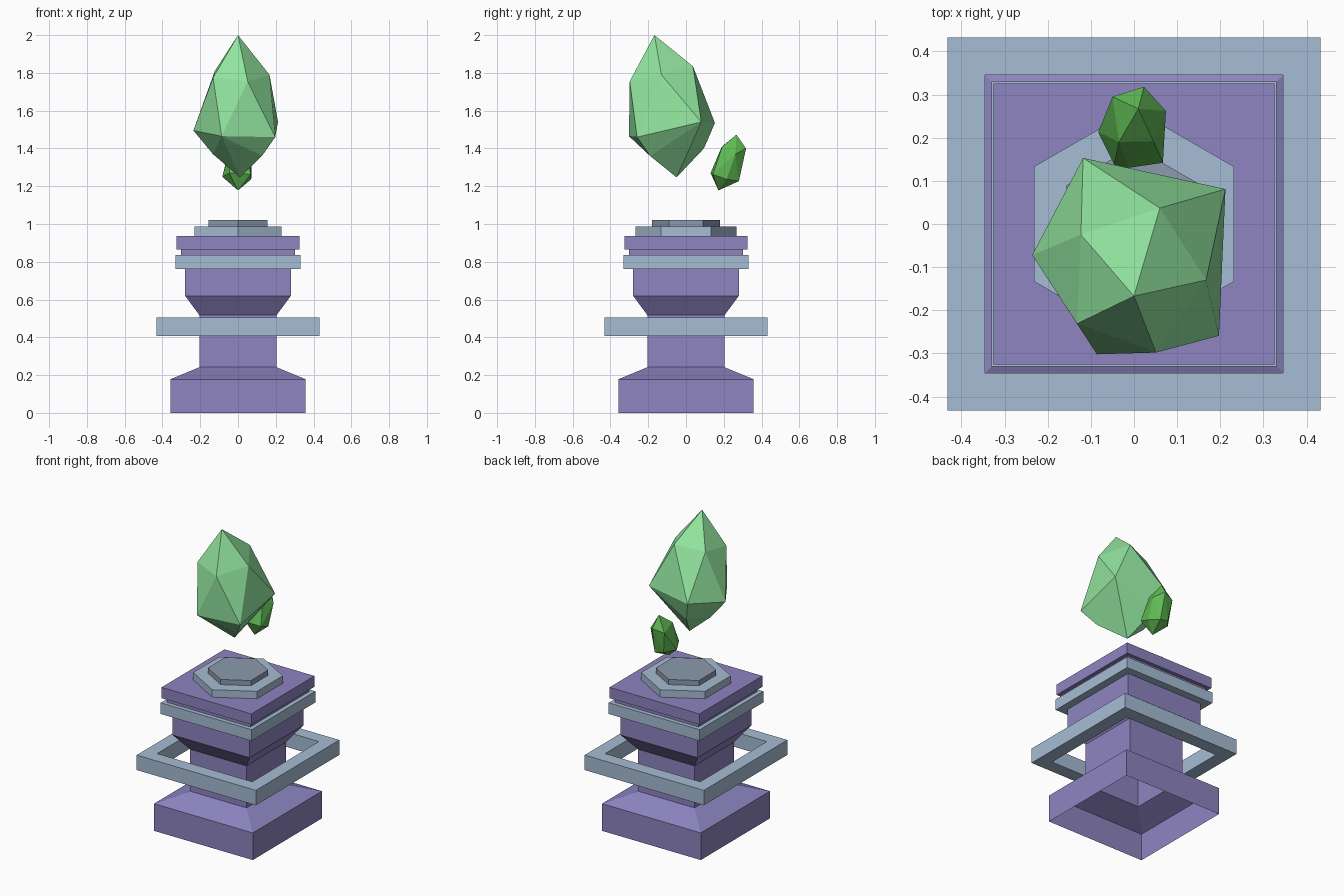
import bpy, bmesh, math

if "Cube" in bpy.data.objects:
    bpy.data.objects.remove(bpy.data.objects["Cube"])


def material(name, rgb):
    def lin(c):
        c /= 255
        return c / 12.92 if c <= 0.04045 else ((c + 0.055) / 1.055) ** 2.4
    m = bpy.data.materials.new(name)
    m.diffuse_color = (*[lin(c) for c in rgb], 1)
    m.use_nodes = True
    m.node_tree.nodes["Principled BSDF"].inputs["Base Color"].default_value = m.diffuse_color
    return m


PURPLE = material("purple_stone", (141, 133, 193))
BLUE = material("pale_blue_stone", (166, 188, 212))
SLATE = material("slate_stone", (140, 154, 173))
MINT = material("mint_crystal", (145, 228, 158))
GREEN = material("deep_green_crystal", (96, 186, 84))


def finish(bm, name, mat):
    me = bpy.data.meshes.new(name)
    bm.to_mesh(me)
    bm.free()
    me.materials.append(mat)
    ob = bpy.data.objects.new(name, me)
    bpy.context.collection.objects.link(ob)
    return ob


def tower(name, profile, mat, sides=4, start=45, caps=True, loop=False):
    """Sweep (radius, z) points round the z axis; square parts use half width."""
    bm = bmesh.new()
    k = math.sqrt(2) if sides == 4 else 1
    rings = []
    for r, z in profile:
        angles = [math.radians(start) + math.tau * i / sides for i in range(sides)]
        rings.append([bm.verts.new((r * k * math.cos(a), r * k * math.sin(a), z))
                      for a in angles])
    pairs = list(zip(rings, rings[1:]))
    if loop:
        pairs.append((rings[-1], rings[0]))
    for lo, hi in pairs:
        for i in range(sides):
            j = (i + 1) % sides
            bm.faces.new((lo[i], lo[j], hi[j], hi[i]))
    if caps:
        bm.faces.new(rings[0][::-1])
        bm.faces.new(rings[-1])
    return finish(bm, name, mat)


def crystal(name, points, mat):
    """Faceted gem: convex hull of a few corner points."""
    bm = bmesh.new()
    for p in points:
        bm.verts.new(p)
    res = bmesh.ops.convex_hull(bm, input=bm.verts[:])
    junk = [v for v in res["geom_interior"] if isinstance(v, bmesh.types.BMVert)]
    bmesh.ops.delete(bm, geom=junk, context='VERTS')
    bmesh.ops.recalc_face_normals(bm, faces=bm.faces[:])
    return finish(bm, name, mat)


# Hollow pedestal, open underneath
tower("pedestal", [(0.358, 0), (0.358, 0.178), (0.204, 0.242), (0.204, 0.517),
                   (0.28, 0.62), (0.28, 0.765)], PURPLE, caps=False)

# Floating square ring around the column
tower("floating_ring", [(0.432, 0.407), (0.432, 0.505), (0.345, 0.505),
                        (0.345, 0.407)], BLUE, caps=False, loop=True)

# Stacked square slabs
tower("blue_band", [(0.33, 0.763), (0.33, 0.836)], BLUE)
tower("neck_slab", [(0.302, 0.836), (0.302, 0.866)], PURPLE)
tower("top_slab", [(0.326, 0.866), (0.326, 0.937)], PURPLE)

# Hexagonal steps
tower("hexagon_step", [(0.267, 0.937), (0.267, 0.986)], BLUE, sides=6, start=30)
tower("hexagon_plate", [(0.18, 0.986), (0.18, 1.02)], SLATE, sides=6, start=30)

# Large floating crystal: tip, upper ring, middle ring, lower corners, base
crystal("large_crystal", [
    (0, -0.167, 2.0),
    (0.06, 0.037, 1.835), (-0.123, -0.025, 1.81), (-0.132, -0.231, 1.775),
    (0.051, -0.298, 1.755), (0.167, -0.13, 1.79),
    (-0.118, 0.153, 1.535), (-0.236, -0.072, 1.495), (-0.086, -0.302, 1.465),
    (0.197, -0.259, 1.46), (0.212, 0.081, 1.54),
    (0.127, -0.19, 1.36), (-0.133, -0.07, 1.37), (-0.07, 0.095, 1.4),
    (0.01, -0.05, 1.247)], MINT)

# Small floating crystal behind it
crystal("small_crystal", [
    (0.01, 0.267, 1.473),
    (0.023, 0.318, 1.4), (-0.05, 0.295, 1.38), (0.074, 0.262, 1.37),
    (-0.035, 0.19, 1.41), (0.045, 0.192, 1.41),
    (-0.083, 0.213, 1.25), (0.067, 0.142, 1.262), (-0.014, 0.13, 1.27),
    (-0.046, 0.138, 1.27), (-0.03, 0.275, 1.24), (0.03, 0.28, 1.227),
    (0.07, 0.215, 1.237), (0, 0.172, 1.178)], GREEN)
